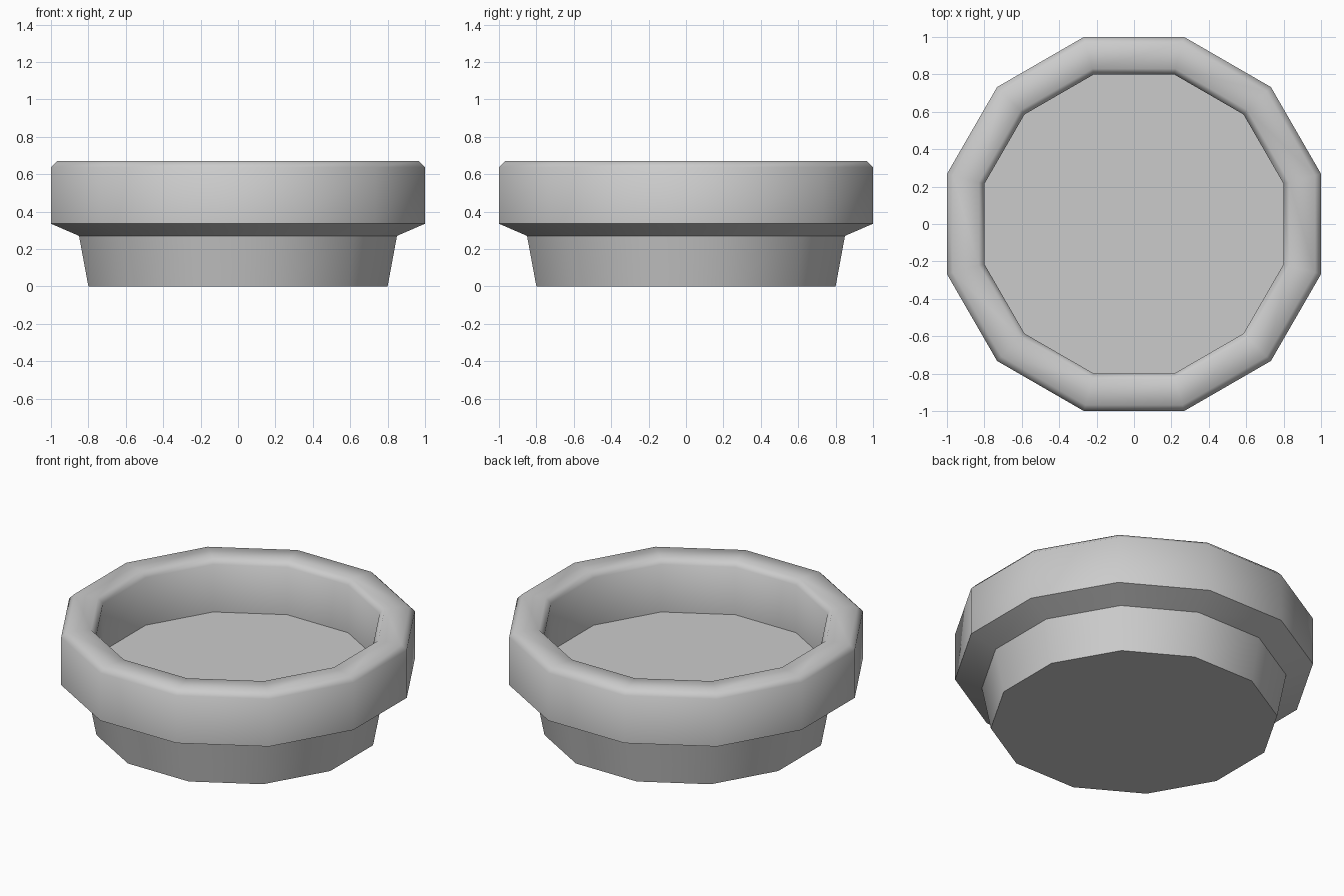
import bpy
import bmesh
from math import cos, pi, radians, sin

cube = bpy.data.objects.get("Cube")
if cube:
    bpy.data.objects.remove(cube, do_unlink=True)

SIDES = 12

# Plain grey finish
grey = bpy.data.materials.new("plain_grey")
grey.use_nodes = True
colour = (0.6, 0.6, 0.6, 1)
grey.diffuse_color = colour
grey.node_tree.nodes["Principled BSDF"].inputs["Base Color"].default_value = colour


def turned_polygon(name, profile):
    """Stack twelve-sided rings (flat-side radius, height), capped at both ends."""
    bm = bmesh.new()
    rings = []
    for flat_radius, z in profile:
        r = flat_radius / cos(pi / SIDES)
        angles = [(2 * k + 1) * pi / SIDES for k in range(SIDES)]
        rings.append([bm.verts.new((r * cos(a), r * sin(a), z)) for a in angles])
    for low, high in zip(rings, rings[1:]):
        for k in range(SIDES):
            n = (k + 1) % SIDES
            bm.faces.new((low[k], low[n], high[n], high[k]))
    bm.faces.new(rings[0][::-1])
    bm.faces.new(rings[-1])
    bmesh.ops.recalc_face_normals(bm, faces=bm.faces)
    mesh = bpy.data.meshes.new(name)
    bm.to_mesh(mesh)
    bm.free()
    mesh.materials.append(grey)
    obj = bpy.data.objects.new(name, mesh)
    bpy.context.collection.objects.link(obj)
    return obj


# Tapered foot, flared collar, chamfered rim and sunken floor in one skin
dish = turned_polygon("round_dish", [
    (0.80, 0), (0.85, 0.27),
    (1.0, 0.335), (1.0, 0.637), (0.968, 0.67),
    (0.83, 0.67), (0.80, 0.637), (0.80, 0.335),
])

# Soft chamfers and walls, crisp floor, collar and base edges
bpy.ops.object.select_all(action="DESELECT")
dish.select_set(True)
bpy.context.view_layer.objects.active = dish
bpy.ops.object.shade_smooth_by_angle(angle=radians(50))
